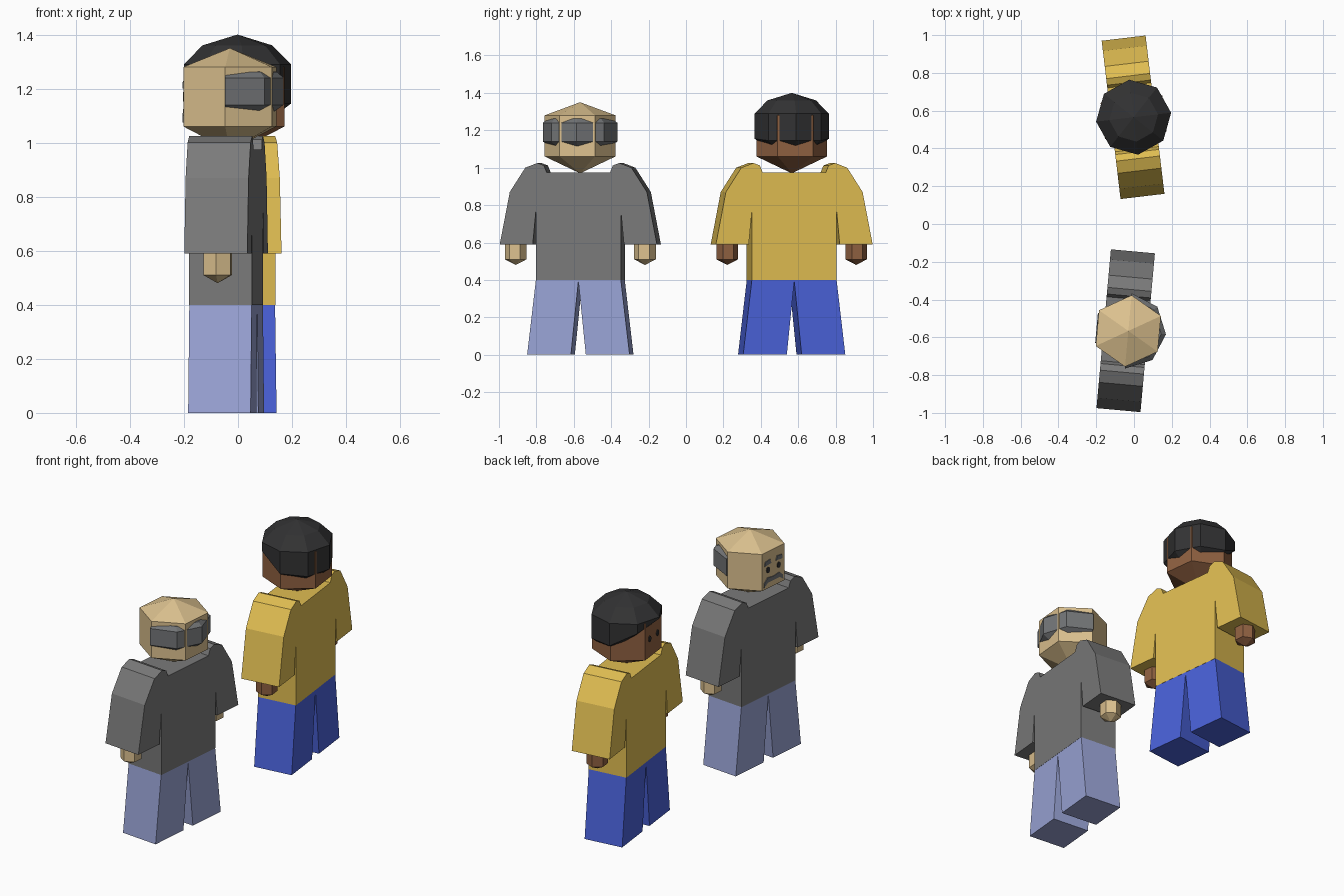
import bpy, bmesh, math
from mathutils import Matrix

if "Cube" in bpy.data.objects:
    bpy.data.objects.remove(bpy.data.objects["Cube"])


def material(name, r, g, b):
    m = bpy.data.materials.new(name)
    lin = [((c / 255 + 0.055) / 1.055) ** 2.4 for c in (r, g, b)]
    m.diffuse_color = (*lin, 1)
    m.use_nodes = True
    m.node_tree.nodes["Principled BSDF"].inputs["Base Color"].default_value = m.diffuse_color
    return m


TAN = material("tan_skin", 220, 193, 143)
BROWN = material("brown_skin", 145, 98, 66)
GREY = material("grey_cloth", 122, 122, 122)
GOLD = material("gold_cloth", 225, 190, 82)
LAVENDER = material("lavender_cloth", 154, 164, 214)
BLUE = material("blue_cloth", 74, 98, 218)
BLACK = material("black_hair", 50, 50, 51)
SILVER = material("silver_hair", 114, 116, 118)


def finish(bm, name, mat, frame):
    bmesh.ops.recalc_face_normals(bm, faces=bm.faces[:])
    me = bpy.data.meshes.new(name)
    bm.to_mesh(me)
    bm.free()
    me.materials.append(mat)
    ob = bpy.data.objects.new(name, me)
    ob.matrix_world = frame
    bpy.context.collection.objects.link(ob)
    return ob


def slab(name, outline, x0, x1, mat, frame):
    """Extrude a (y, z) outline along x."""
    bm = bmesh.new()
    a = [bm.verts.new((x0, y, z)) for y, z in outline]
    b = [bm.verts.new((x1, y, z)) for y, z in outline]
    bm.faces.new(a)
    bm.faces.new(b[::-1])
    n = len(a)
    for i in range(n):
        bm.faces.new((a[i], a[(i + 1) % n], b[(i + 1) % n], b[i]))
    return finish(bm, name, mat, frame)


def mirrored(half):
    return half + [(-y, z) for y, z in reversed(half)]


def lathe(name, rings, sides, mat, frame, y=0.0, tip=None, base=None):
    """Faceted column from (radius, heights) rings, with pointed or flat ends."""
    bm = bmesh.new()
    loops = []
    for r, zs in rings:
        loop = []
        for i in range(sides):
            a = math.pi / 2 + math.tau * i / sides
            z = zs[i] if isinstance(zs, list) else zs
            loop.append(bm.verts.new((r * math.cos(a), y + r * math.sin(a), z)))
        loops.append(loop)
    for lo, hi in zip(loops, loops[1:]):
        for i in range(sides):
            j = (i + 1) % sides
            bm.faces.new((lo[i], lo[j], hi[j], hi[i]))
    for loop, z in ((loops[0], base), (loops[-1], tip)):
        if z is None:
            bm.faces.new(loop)
            continue
        p = bm.verts.new((0, y, z))
        for i in range(sides):
            bm.faces.new((loop[i], loop[(i + 1) % sides], p))
    return finish(bm, name, mat, frame)


def disc(cy, cz, ry, rz, n=8):
    return [(cy + ry * math.cos(math.tau * i / n), cz + rz * math.sin(math.tau * i / n))
            for i in range(n)]


SHIRT = mirrored([(0.228, 0.4), (0.228, 0.77), (0.245, 0.59), (0.422, 0.59), (0.368, 0.87),
                  (0.285, 1.0), (0.22, 1.025), (0.185, 1.012), (0.17, 0.975)])
TROUSERS = mirrored([(0.0005, 0.39), (0.04, 0), (0.275, 0), (0.228, 0.4)])


def person(tag, x, y, turn, skin, shirt, trousers, head_shift):
    frame = Matrix.Translation((x, y, 0)) @ Matrix.Rotation(math.radians(turn), 4, 'Z')
    slab(tag + "_shirt", SHIRT, -0.117, 0.117, shirt, frame)
    slab(tag + "_trousers", TROUSERS, -0.116, 0.116, trousers, frame)
    # hands below the sleeves
    for side, s in (("left", -1), ("right", 1)):
        lathe(f"{tag}_{side}_hand", [(0.058, 0.51), (0.058, 0.6)], 6, skin, frame,
              y=s * 0.347, base=0.48)
    # head with pointed crown and chin
    head = frame @ Matrix.Translation((head_shift, 0, 0))
    lathe(tag + "_head", [(0.19, 1.06), (0.19, 1.28)], 6, skin, head, tip=1.35, base=0.97)
    # eyes on the flat face
    for side, s in (("left", -1), ("right", 1)):
        slab(f"{tag}_{side}_eye", disc(s * 0.045, 1.17, 0.014, 0.019), -0.169, -0.163, BLACK, head)
    return head


elder = person("elder", -0.044, -0.565, -5.2, TAN, GREY, LAVENDER, 0.014)
youth = person("youth", -0.005, 0.565, 6.8, BROWN, GOLD, BLUE, 0.003)

# elder's hair band around the back half of the head
bm = bmesh.new()
section = [(0.15, 1.265), (0.175, 1.262), (0.2, 1.24), (0.2, 1.14), (0.165, 1.115), (0.15, 1.115)]
rows = []
for i in range(5):
    a = -math.pi / 2 + i * math.pi / 4
    rows.append([bm.verts.new((r * math.cos(a), r * math.sin(a), z)) for r, z in section])
n = len(section)
for p, q in zip(rows, rows[1:]):
    for i in range(n):
        j = (i + 1) % n
        bm.faces.new((p[i], p[j], q[j], q[i]))
bm.faces.new(rows[0])
bm.faces.new(rows[-1])
finish(bm, "elder_hair_band", SILVER, elder)

# elder's eyebrows and moustache
for side, s in (("left", -1), ("right", 1)):
    brow = [(s * u, z) for u, z in ((0.02, 1.205), (0.075, 1.2), (0.07, 1.225), (0.03, 1.23))]
    slab(f"elder_{side}_eyebrow", brow, -0.169, -0.163, SILVER, elder)
MOUSTACHE = mirrored([(0.015, 1.095), (0.05, 1.095), (0.08, 1.075), (0.078, 1.1),
                      (0.05, 1.125), (0.012, 1.12)])
slab("elder_moustache", MOUSTACHE, -0.169, -0.163, SILVER, elder)

# youth's cap of hair: low at the back, rising to the forehead
hem = [1.155, 1.235, 1.28, 1.235, 1.155, 1.145, 1.145, 1.145]
lathe("youth_hair", [(0.16, [z - 0.03 for z in hem]), (0.2, hem), (0.2, 1.29), (0.13, 1.36)],
      8, BLACK, youth, tip=1.4, base=1.16)
